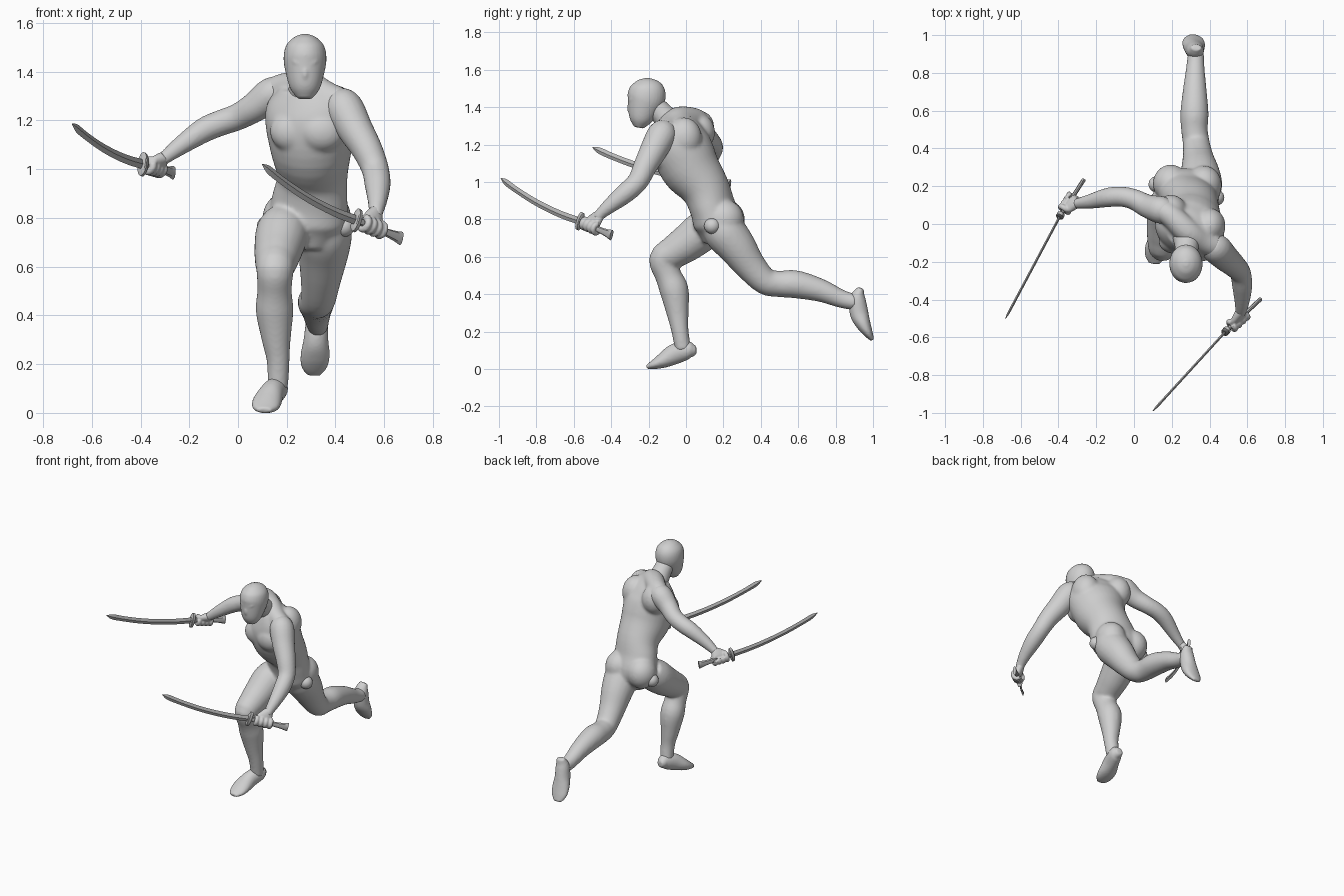
import bpy, bmesh
from math import cos, sin, pi, radians
from mathutils import Vector, Matrix

cube = bpy.data.objects.get("Cube")
if cube:
    bpy.data.objects.remove(cube, do_unlink=True)


def material(name, grey):
    mat = bpy.data.materials.new(name)
    mat.use_nodes = True
    colour = (grey, grey, grey, 1)
    mat.diffuse_color = colour
    mat.node_tree.nodes["Principled BSDF"].inputs["Base Color"].default_value = colour
    return mat


BODY = material("light grey", .63)
STEEL = material("steel grey", .5)
X, Z = Vector((1, 0, 0)), Vector((0, 0, 1))


def spline(stations, steps):
    """Catmull-Rom interpolation of stations (x, y, z, side radius, depth radius)."""
    pts = [Vector(tuple(s) + (s[-1],) * (5 - len(s))) for s in stations]
    ext = [pts[0] * 2 - pts[1]] + pts + [pts[-1] * 2 - pts[-2]]
    out = []
    for a, b, c, d in zip(ext, ext[1:], ext[2:], ext[3:]):
        for k in range(steps):
            t = k / steps
            out.append((b * 2 + (c - a) * t + (a * 2 - b * 5 + c * 4 - d) * t ** 2
                        + (b * 3 - a - c * 3 + d) * t ** 3) / 2)
    return out + [pts[-1]]


def tube(bm, stations, side=X, side_end=None, n=20, steps=4):
    """Loft elliptical rings along a path; side is the direction of the first radius."""
    pts = spline(stations, steps)
    centres = [p.xyz for p in pts]
    last, rings = len(pts) - 1, []
    for i, p in enumerate(pts):
        along = (centres[min(i + 1, last)] - centres[max(i - 1, 0)]).normalized()
        s = side.lerp(side_end or side, i / last)
        s = (s - along * s.dot(along)).normalized()
        depth = along.cross(s)
        ra, rb = max(p[3], .001), max(p[4], .001)
        rings.append([bm.verts.new(centres[i] + s * ra * cos(2 * pi * k / n)
                                   + depth * rb * sin(2 * pi * k / n)) for k in range(n)])
    for a, b in zip(rings, rings[1:]):
        for k in range(n):
            bm.faces.new((a[k], a[k - 1], b[k - 1], b[k]))
    bm.faces.new(rings[0])
    bm.faces.new(rings[-1][::-1])


def ball(bm, centre, radii):
    bmesh.ops.create_uvsphere(bm, u_segments=24, v_segments=16, radius=1,
                              matrix=Matrix.Translation(centre) @ Matrix.Diagonal((*radii, 1)))


def finish(bm, name, mat, voxel=0, passes=4):
    """Turn the bmesh into an object; a voxel size fuses its pieces into one skin."""
    bmesh.ops.recalc_face_normals(bm, faces=bm.faces)
    mesh = bpy.data.meshes.new(name)
    bm.to_mesh(mesh)
    bm.free()
    mesh.materials.append(mat)
    obj = bpy.data.objects.new(name, mesh)
    bpy.context.collection.objects.link(obj)
    if voxel:
        fuse = obj.modifiers.new("fuse", 'REMESH')
        fuse.mode, fuse.voxel_size, fuse.use_smooth_shade = 'VOXEL', voxel, True
        relax = obj.modifiers.new("relax", 'SMOOTH')
        relax.factor, relax.iterations = .5, passes
    else:
        bpy.ops.object.select_all(action='DESELECT')
        obj.select_set(True)
        bpy.context.view_layer.objects.active = obj
        bpy.ops.object.shade_smooth_by_angle(angle=radians(35))


# Torso: leaning, twisted trunk with shoulder slope, chest, back and seat muscles
bm = bmesh.new()
tube(bm, [(.28, .17, .67, .09, .075), (.285, .17, .77, .16, .125), (.295, .14, .87, .158, .12),
          (.305, .1, .97, .145, .13), (.3, .02, 1.08, .168, .158), (.295, -.025, 1.19, .188, .155),
          (.29, -.045, 1.27, .18, .125), (.285, -.06, 1.335, .12, .085)],
     side=Vector((1, -.18, 0)), side_end=Vector((1, -.55, 0)), n=32)
tube(bm, [(.14, .08, 1.315, .06), (.2, .04, 1.335, .062), (.285, -.04, 1.335, .068),
          (.36, -.09, 1.3, .062), (.43, -.12, 1.27, .06)], side=Z)
for centre, radii in [((.225, -.095, 1.155), (.095, .065, .085)), ((.345, -.135, 1.155), (.095, .065, .085)),
                      ((.195, .07, 1.265), (.085, .085, .1)), ((.4, -.01, 1.235), (.085, .095, .11)),
                      ((.195, .215, .8), (.095, .1, .105)), ((.37, .205, .8), (.095, .105, .105))]:
    ball(bm, centre, radii)

# Legs from hip to ankle, blended into the seat
for leg in [
        [(.195, .14, .78, .095), (.18, .085, .735, .108), (.166, .005, .672, .1), (.156, -.07, .622, .088),
         (.152, -.122, .583, .077), (.15, -.095, .5, .071), (.15, -.063, .42, .078),
         (.157, -.045, .3, .06), (.165, -.033, .21, .047), (.163, -.015, .1, .043)],
        [(.36, .17, .79, .1), (.355, .21, .73, .113), (.35, .27, .655, .104), (.34, .345, .55, .084),
         (.33, .425, .468, .072), (.32, .5, .455, .071), (.32, .59, .452, .075),
         (.322, .72, .42, .062), (.325, .83, .375, .049), (.328, .91, .355, .043)]]:
    tube(bm, leg)
finish(bm, "torso_and_legs", BODY, .008, 16)

# Feet from heel to toe
for name, foot in [
        ("right_foot", [(.167, .055, .1, .022, .022), (.164, .035, .1, .034, .036), (.162, .005, .1, .044, .05),
                        (.14, -.06, .08, .05, .055), (.12, -.12, .047, .06, .042),
                        (.112, -.17, .024, .055, .026), (.108, -.21, .01, .03, .011)]),
        ("left_foot", [(.33, .935, .432, .028, .017), (.325, .918, .38, .045, .042), (.32, .925, .3, .051, .05),
                       (.317, .948, .24, .06, .04), (.312, .975, .19, .054, .025), (.31, .997, .155, .028, .01)])]:
    bm = bmesh.new()
    tube(bm, foot)
    finish(bm, name, BODY, .007, 4)

# Neck
bm = bmesh.new()
tube(bm, [(.28, -.03, 1.28, .1), (.28, -.1, 1.335, .068), (.275, -.18, 1.42, .056)])
finish(bm, "neck", BODY, .008)

# Masked head with a slight brow and nose
bm = bmesh.new()
tube(bm, [(.275, -.252, 1.29, .03, .025), (.275, -.244, 1.33, .06, .06),
          (.275, -.228, 1.39, .078, .085), (.275, -.212, 1.45, .088, .102),
          (.275, -.208, 1.505, .079, .092), (.275, -.208, 1.54, .047, .057),
          (.275, -.208, 1.555, .012, .015)], n=32)
ball(bm, (.275, -.298, 1.395), (.016, .016, .034))
for s in (-1, 1):
    tube(bm, [(.275 + s * .012, -.3, 1.425, .009), (.275 + s * .04, -.292, 1.44, .01),
              (.275 + s * .066, -.262, 1.458, .008)], side=Z, n=10)
finish(bm, "head", BODY, .006, 5)

# Arms from shoulder to wrist
for name, side, path in [
        ("right_arm", Z, [(.19, .065, 1.315, .06), (.14, .075, 1.305, .073), (.07, .095, 1.255, .062),
                          (0, .13, 1.215, .055), (-.07, .145, 1.19, .053), (-.14, .14, 1.16, .051),
                          (-.23, .12, 1.1, .039), (-.29, .11, 1.055, .029), (-.31, .11, 1.04, .026)]),
        ("left_arm", X, [(.4, -.1, 1.285, .06), (.435, -.13, 1.25, .079), (.48, -.175, 1.165, .073),
                         (.53, -.22, 1.08, .063), (.563, -.26, 1, .056), (.573, -.33, .935, .053),
                         (.572, -.41, .87, .04), (.567, -.455, .83, .031), (.563, -.475, .805, .028)])]:
    bm = bmesh.new()
    tube(bm, path, side=side)
    finish(bm, name, BODY, .008)

# Round hip joints
for name, centre in (("left", (.435, .14, .765)), ("right", (.12, .21, .765))):
    bm = bmesh.new()
    ball(bm, centre, (.043, .043, .043))
    finish(bm, name + "_hip_joint", BODY)


def sword(name, tip, guard, end):
    """Curved blade, oval guard and a flared grip."""
    tip, guard, end = Vector(tip), Vector(guard), Vector(end)
    along = (tip - guard).normalized()
    up = (Z - along * along.z).normalized()
    bm = bmesh.new()
    blade = []
    for t in (0, .2, .4, .6, .8, .93, 1):
        p = guard.lerp(tip, t) - up * .1 * t * (1 - t)
        blade.append((*p, .002 if t == 1 else .02 - .003 * t, .002 if t == 1 else .0065))
    tube(bm, blade, side=up, n=4)
    finish(bm, name + "_blade", STEEL)
    bm = bmesh.new()
    grip = [(*guard.lerp(end, t), w, .011) for t, w in ((0, .015), (.5, .016), (.8, .02), (1, .029))]
    tube(bm, grip, side=up, n=8)
    finish(bm, name + "_grip", STEEL)
    bm = bmesh.new()
    plate = [(*(guard + along * o), w, w * .42)
             for o, w in ((-.012, .04), (-.008, .05), (.008, .05), (.012, .04))]
    tube(bm, plate, side=up, n=24, steps=1)
    finish(bm, name + "_guard", STEEL)


def hand(name, wrist, guard, end):
    """Palm with four fingers and a thumb wrapped around the grip."""
    wrist, guard, end = Vector(wrist), Vector(guard), Vector(end)
    axis = (end - guard).normalized()
    middle = guard.lerp(end, .36)
    out = wrist - middle
    out = (out - axis * out.dot(axis)).normalized()
    turn = axis.cross(out)
    bm = bmesh.new()
    tube(bm, [(*wrist, .028, .026), (*wrist.lerp(middle + out * .022, .5), .042, .026),
              (*(middle + out * .02), .054, .024), (*(middle + out * .004), .05, .02)], side=axis)
    for t, first, sweep in [(.17, 20, 230), (.29, 20, 240), (.41, 20, 240), (.53, 20, 225), (.18, -10, -170)]:
        centre = guard.lerp(end, t)
        arc = []
        for k in range(6):
            a = radians(first + sweep * k / 5)
            arc.append((*(centre + (out * cos(a) + turn * sin(a)) * .025), .0165 - .0006 * k))
        tube(bm, arc, side=axis, n=10)
    finish(bm, name, BODY, .005, 3)


# Two swords, each gripped by a hand
for side, tip, guard, end, wrist in [
        ("right", (-.68, -.5, 1.185), (-.39, .045, 1.02), (-.265, .235, .985), (-.3, .11, 1.05)),
        ("left", (.1, -.99, 1.02), (.487, -.567, .79), (.67, -.398, .715), (.567, -.457, .83))]:
    sword(side + "_sword", tip, guard, end)
    hand(side + "_hand", wrist, guard, end)
